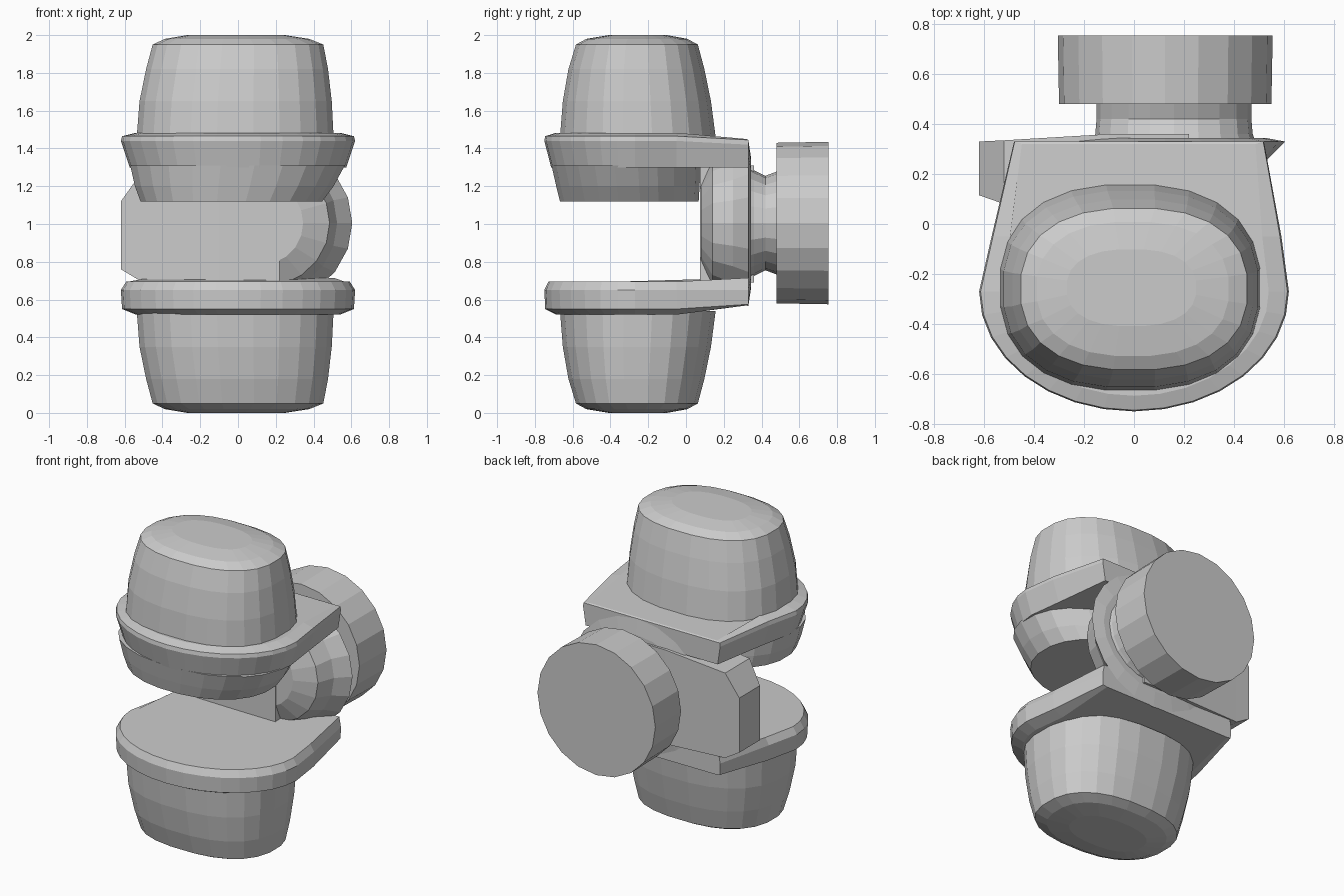
import bpy, bmesh
from math import cos, sin, pi, copysign

if "Cube" in bpy.data.objects:
    bpy.data.objects.remove(bpy.data.objects["Cube"])


def loft(name, rings):
    """Skin a list of equal-length rings of 3D points, closed at both ends."""
    bm = bmesh.new()
    vs = [[bm.verts.new(p) for p in r] for r in rings]
    n = len(rings[0])
    for a, b in zip(vs, vs[1:]):
        for i in range(n):
            j = (i + 1) % n
            bm.faces.new((a[i], a[j], b[j], b[i]))
    bm.faces.new(vs[0][::-1])
    bm.faces.new(vs[-1])
    bmesh.ops.recalc_face_normals(bm, faces=bm.faces)
    me = bpy.data.meshes.new(name)
    bm.to_mesh(me)
    bm.free()
    ob = bpy.data.objects.new(name, me)
    bpy.context.collection.objects.link(ob)
    return ob


def oval(z, x0, x1, y0, y1, n=24, e=2.4):
    """Rounded horizontal oval filling a rectangle."""
    pts = []
    for i in range(n):
        c, s = cos(2 * pi * (i + .5) / n), sin(2 * pi * (i + .5) / n)
        pts.append(((x0 + x1) / 2 + (x1 - x0) / 2 * copysign(abs(c) ** (2 / e), c),
                    (y0 + y1) / 2 + (y1 - y0) / 2 * copysign(abs(s) ** (2 / e), s), z))
    return pts


def plate(z, zback, s, back=0.33, n=16):
    """Flange outline: round front, sides narrowing to a straight back edge."""
    pts = [(0.62 * s * cos(pi + pi * i / n), -0.27 + 0.48 * s * sin(pi + pi * i / n), z)
           for i in range(n + 1)]
    k = 0.5 + 0.5 * s
    return pts + [(0.59 * s, -0.05, z), (0.52 * k, back, zback),
                  (-0.48 * k, back, zback), (-0.57 * s, -0.05, z)]


def disc(y, rx, rz, cx=0.125, cz=1.005, n=20):
    """Upright circle facing the back."""
    return [(cx + rx * cos(2 * pi * i / n), y, cz + rz * sin(2 * pi * i / n)) for i in range(n)]


def section(x, y0, y1, z0, z1):
    return [(x, y0, z0), (x, y1, z0), (x, y1, z1), (x, y0, z1)]


# Upper and lower rounded caps, mirrored about z = 1
cap = [(1.46, -.54, .51, -.67, .16), (1.65, -.525, .50, -.655, .135),
       (1.82, -.49, .48, -.625, .10), (1.95, -.455, .455, -.585, .065),
       (1.98, -.39, .38, -.53, .01), (2.0, -.27, .25, -.41, -.10)]
for name, flip in (("upper_cap", False), ("lower_cap", True)):
    loft(name, [oval(2 - z if flip else z, *r) for z, *r in cap])

# Upper flange and the cup under it
loft("upper_flange", [plate(1.30, 1.30, .925), plate(1.44, 1.42, 1.0),
                      plate(1.465, 1.445, .99), plate(1.483, 1.45, .87, .32)])
loft("upper_cup", [oval(1.12, -.52, .45, -.67, .07, e=2.2),
                   oval(1.20, -.55, .51, -.69, .075, e=2.2),
                   oval(1.31, -.575, .57, -.715, .08, e=2.2)])

# Lower flange
loft("lower_flange", [plate(.52, .57, .87), plate(.55, .575, .99),
                      plate(.65, .65, 1.0), plate(.695, .715, .955)])

# Connecting block between the flanges
loft("connecting_block", [section(-.62, .115, .33, .76, 1.12),
                          section(-.52, .08, .335, .70, 1.26),
                          section(-.10, .075, .36, .69, 1.31),
                          section(.22, .075, .36, .69, 1.31)])

# Tapered hub, neck and round rear knob
loft("hub", [disc(.08, .22, .22), disc(.14, .36, .34), disc(.25, .40, .39),
             disc(.33, .48, .44), disc(.345, .40, .34)])
loft("neck", [disc(.32, .33, .30, .16), disc(.36, .315, .28, .16),
              disc(.42, .31, .25, .16), disc(.50, .31, .28, .16)])
loft("rear_knob", [disc(.48, .425, .425), disc(.755, .43, .43)])
